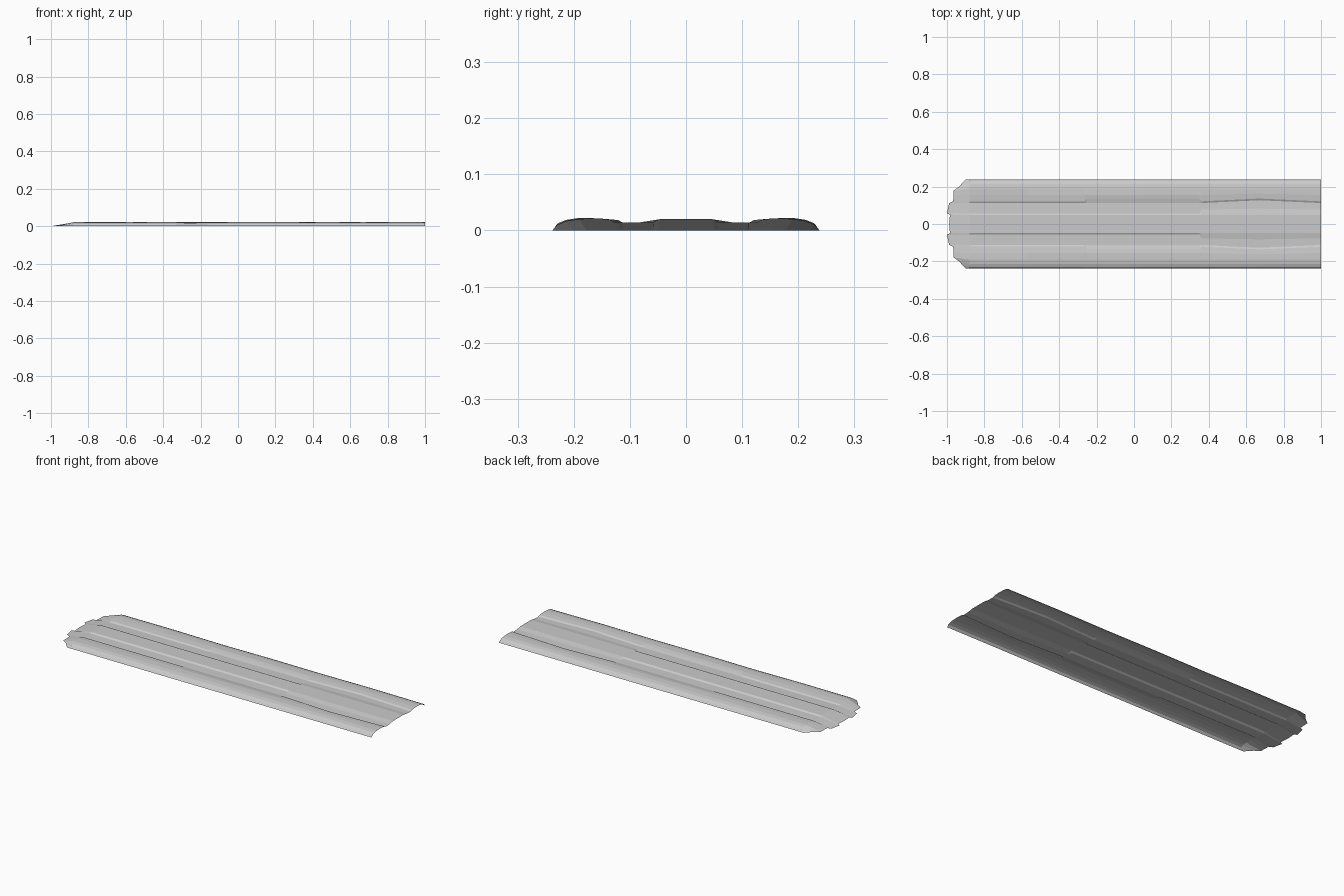
import bpy
import bmesh

cube = bpy.data.objects.get("Cube")
if cube:
    bpy.data.objects.remove(cube, do_unlink=True)

grey = bpy.data.materials.new("weathered_grey")
grey.use_nodes = True
colour = (0.6, 0.6, 0.6, 1)
grey.diffuse_color = colour
grey.node_tree.nodes["Principled BSDF"].inputs["Base Color"].default_value = colour


def half_profile(step, groove, bow, wave):
    """Half cross-section from the middle board out to the rim.
    step and groove are the widths of the two joints between boards."""
    return [
        (0.0, 0.02),
        (0.047, 0.02),
        (0.047 + step, 0.0145),
        (0.112 + bow, 0.0135),
        (0.112 + bow + groove, 0.0185),
        (0.155 + bow / 2, 0.0215),
        (0.19, 0.0225 - wave),
        (0.213, 0.019 - wave),
        (0.229, 0.0125 - wave),
        (0.238, 0.0),
    ]


# Stations along the length: x, step width, groove width, sideways bow, rim dip
stations = [
    (-0.88, 0.01, 0.009, 0, 0.001),
    (-0.57, 0.01, 0.009, 0, 0),
    (-0.265, 0.01, 0.009, 0, 0.003),
    (-0.255, 0.01, 0.022, 0, 0.003),
    (0.04, 0.01, 0.022, 0, 0.001),
    (0.35, 0.01, 0.022, 0, 0.002),
    (0.36, 0.03, 0.009, 0, 0.002),
    (0.67, 0.035, 0.009, 0.015, 0),
    (1.0, 0.03, 0.009, 0, 0.002),
]

# Ragged tip that bends down to the ground, from the middle out to the rim
tip = [(-0.988, 0.0), (-0.984, 0.05), (-1.0, 0.058), (-0.988, 0.112),
       (-0.967, 0.122), (-0.965, 0.155), (-0.965, 0.178), (-0.935, 0.2),
       (-0.915, 0.222), (-0.9, 0.238)]


def mirrored(points):
    """Full row from a half row, running from -y to +y."""
    return [(x, -y, z) for x, y, z in reversed(points[1:])] + points


rows = [mirrored([(x, y, 0.0) for x, y in tip])]
for x, step, groove, bow, wave in stations:
    half = half_profile(step, groove, bow, wave)
    row = [(x, y, z) for y, z in half]
    if x == stations[0][0]:
        # The rim corner stays just behind the chamfered tip
        row[-1] = (x - 0.005, half[-1][0], 0.0)
    rows.append(mirrored(row))

# Open sheet of boards, skinned row to row
bm = bmesh.new()
grid = [[bm.verts.new(p) for p in row] for row in rows]
for a, b in zip(grid, grid[1:]):
    for i in range(len(a) - 1):
        bm.faces.new((a[i], b[i], b[i + 1], a[i + 1]))
mesh = bpy.data.meshes.new("board_sheet")
bm.to_mesh(mesh)
bm.free()
mesh.materials.append(grey)
sheet = bpy.data.objects.new("board_sheet", mesh)
bpy.context.collection.objects.link(sheet)
